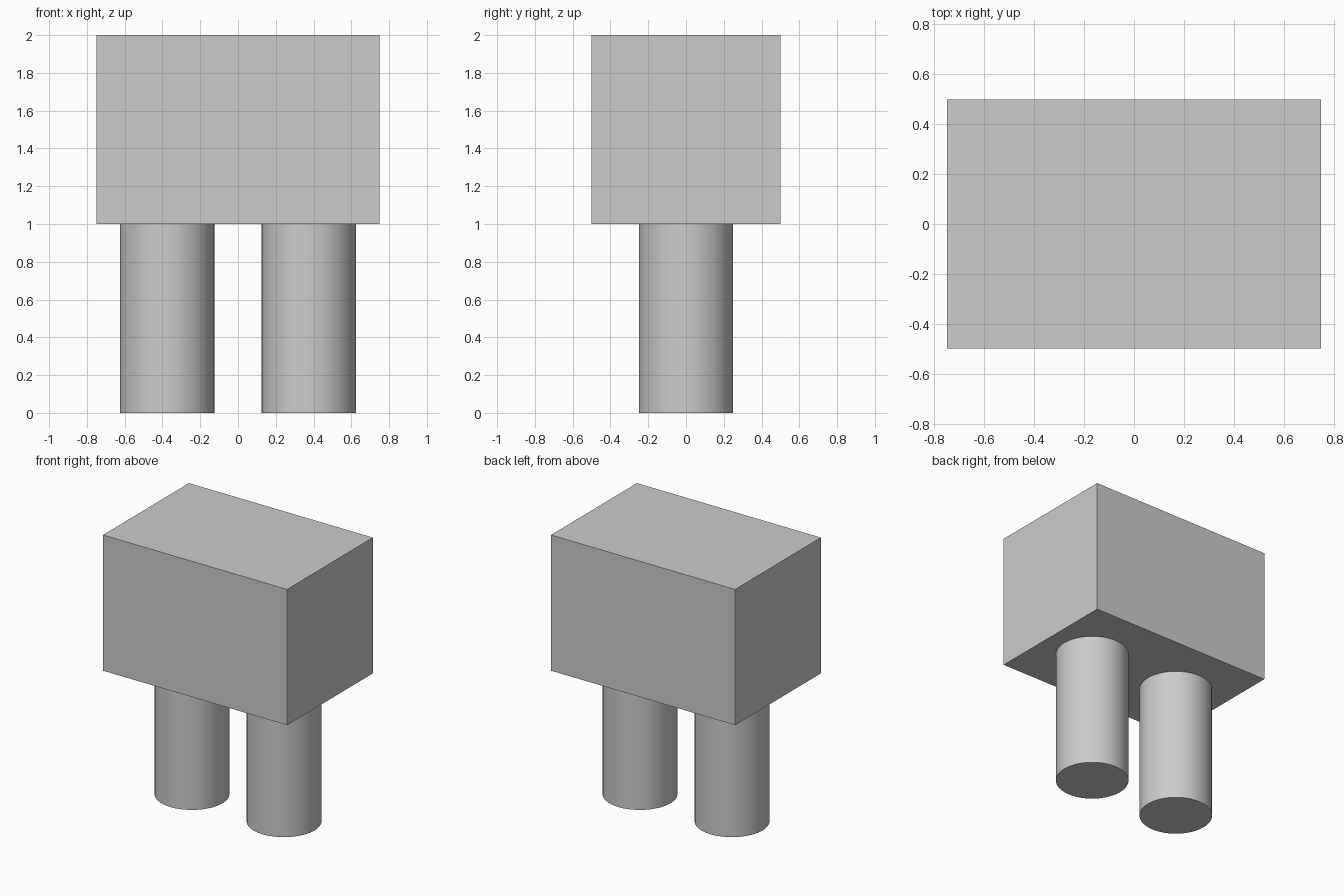
import bpy
import math

cube = bpy.data.objects.get("Cube")
if cube:
    bpy.data.objects.remove(cube, do_unlink=True)

# Single grey material
GREY = (0.604, 0.604, 0.604, 1)
grey = bpy.data.materials.new("plain grey")
grey.use_nodes = True
grey.diffuse_color = GREY
grey.node_tree.nodes["Principled BSDF"].inputs["Base Color"].default_value = GREY


def finish(name):
    obj = bpy.context.object
    obj.name = name
    obj.data.materials.append(grey)
    return obj


# Box body
bpy.ops.mesh.primitive_cube_add(size=1, location=(0, 0, 1.5))
body = finish("body")
body.scale = (1.5, 1, 1)
bpy.ops.object.transform_apply(location=False, rotation=False, scale=True)

# Two round legs
for side, name in ((1, "left_leg"), (-1, "right_leg")):
    bpy.ops.mesh.primitive_cylinder_add(vertices=48, radius=0.25, depth=1,
                                        location=(side * 0.375, 0, 0.5))
    finish(name)
    bpy.ops.object.shade_smooth_by_angle(angle=math.radians(30))
